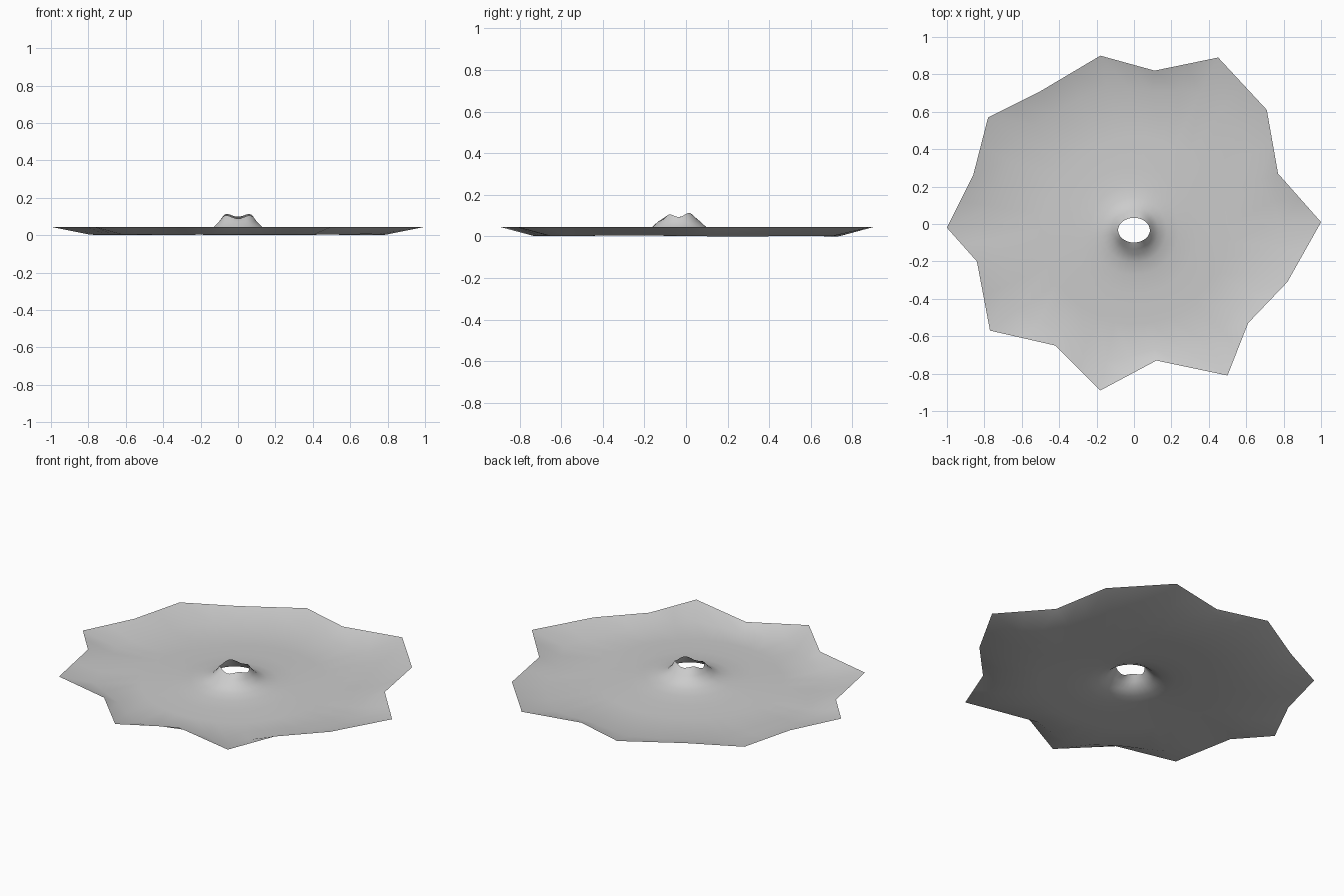
import bpy, bmesh, math
from mathutils import Vector

cube = bpy.data.objects.get("Cube")
if cube:
    bpy.data.objects.remove(cube, do_unlink=True)

# Jagged outer edge, counter-clockwise
OUTLINE = [(1, .01), (.77, .27), (.71, .61), (.45, .89), (.11, .82), (-.18, .90),
           (-.50, .71), (-.78, .57), (-.86, .26), (-1, -.02), (-.84, -.20),
           (-.77, -.57), (-.42, -.65), (-.18, -.89), (.12, -.73), (.50, -.81),
           (.61, -.53), (.82, -.31)]
EDGE_Z = .05
CENTRE = Vector((0, -.033))
# Mound slope as (radius, height), falling to the floor of the dish
SLOPE = [(.102, .077), (.13, .05), (.175, .031), (.24, .02), (.34, .014), (.5, .01)]


def floor_wobble(p):
    return .003 * math.sin(5 * p.x + 1) * math.sin(6 * p.y)


def spoke(corner):
    """Points from the hole out to one corner of the edge."""
    corner = Vector(corner)
    fold = corner.normalized() * (.36 + .43 * corner.length)
    ray = (fold - CENTRE).normalized()
    a = math.atan2(ray.y, ray.x)
    lip = CENTRE + Vector((.085 * ray.x, .066 * ray.y))
    points = [(*lip, .107 - .008 * math.cos(4 * a) + .005 * math.sin(a))]
    for radius, height in SLOPE:
        p = CENTRE + ray * radius
        points.append((*p, height + floor_wobble(p) * min(1, radius * 2)))
    points.append((*fold, .008 + floor_wobble(fold)))
    points.append((*corner, EDGE_Z))
    return points


# Double each outline segment for a smoother mound, keeping straight edges
corners = []
for i, c in enumerate(OUTLINE):
    nxt = OUTLINE[(i + 1) % len(OUTLINE)]
    corners += [c, ((c[0] + nxt[0]) / 2, (c[1] + nxt[1]) / 2)]

bm = bmesh.new()
rows = [[bm.verts.new(p) for p in spoke(c)] for c in corners]
for i, row in enumerate(rows):
    after = rows[(i + 1) % len(rows)]
    for j in range(len(row) - 1):
        bm.faces.new((row[j], row[j + 1], after[j + 1], after[j]))
low = min(v.co.z for v in bm.verts)
for v in bm.verts:
    v.co.z -= low
for f in bm.faces:
    f.smooth = True
mesh = bpy.data.meshes.new("dish_sheet")
bm.to_mesh(mesh)
bm.free()

# Single light grey
grey = bpy.data.materials.new("light_grey")
grey.use_nodes = True
colour = (.6, .6, .6, 1)
grey.diffuse_color = colour
grey.node_tree.nodes["Principled BSDF"].inputs["Base Color"].default_value = colour
mesh.materials.append(grey)
sheet = bpy.data.objects.new("dish_sheet", mesh)
bpy.context.collection.objects.link(sheet)
